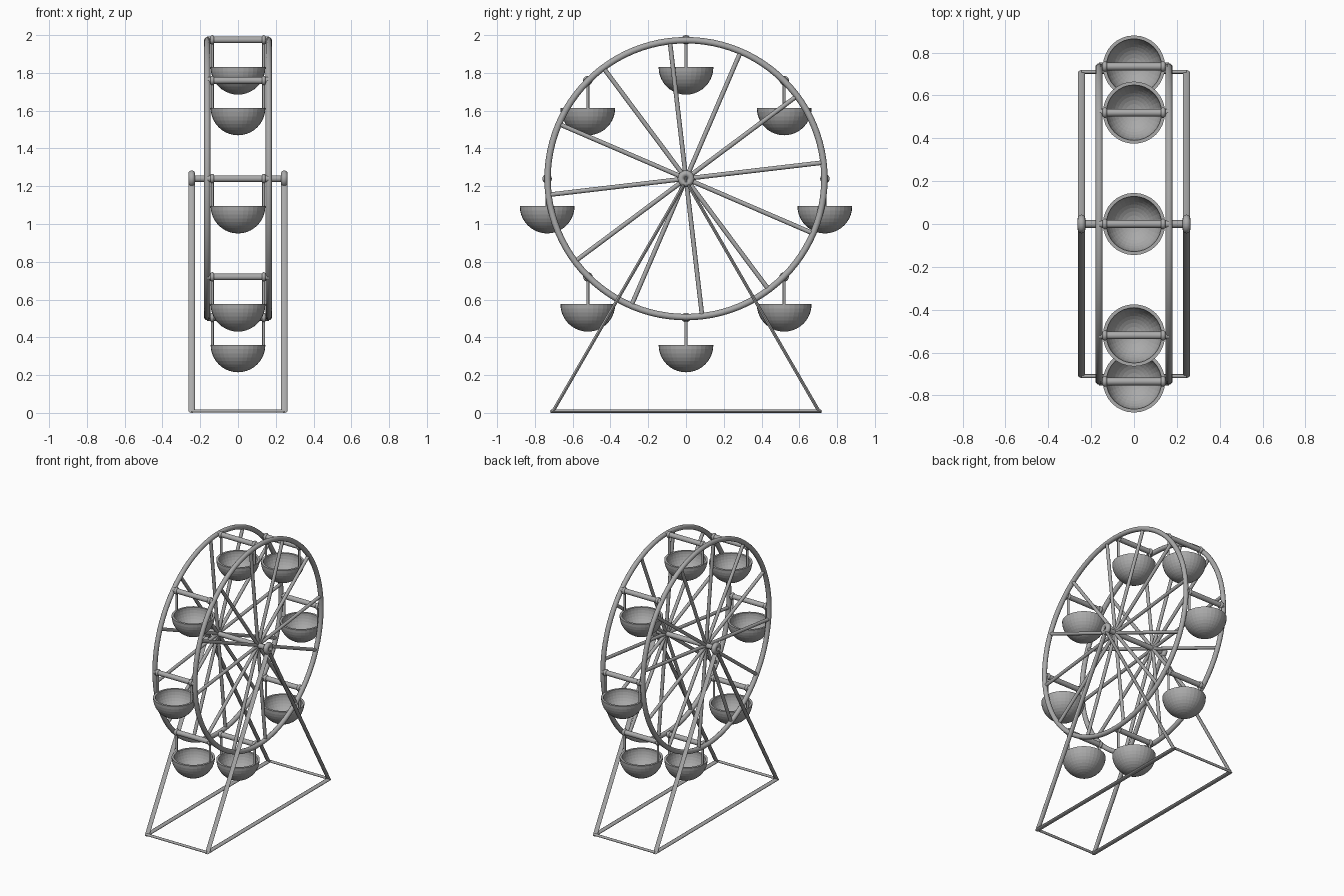
import bpy, math
from mathutils import Vector

if "Cube" in bpy.data.objects:
    bpy.data.objects.remove(bpy.data.objects["Cube"])

GREY = (0.4, 0.4, 0.4, 1)
steel = bpy.data.materials.new("grey steel")
steel.use_nodes = True
steel.diffuse_color = GREY
steel.node_tree.nodes["Principled BSDF"].inputs["Base Color"].default_value = GREY

AXLE_Z, WHEEL_R, WHEEL_X, FRAME_X = 1.24, 0.733, 0.163, 0.245
SIDES = (("left", 1), ("right", -1))


def finish(name, smooth=True):
    ob = bpy.context.object
    ob.name = name
    ob.data.materials.append(steel)
    if smooth:
        bpy.ops.object.shade_smooth_by_angle(angle=math.radians(40))
    return ob


def rod(name, a, b, radius, sides=16):
    a, b = Vector(a), Vector(b)
    bpy.ops.mesh.primitive_cylinder_add(vertices=sides, radius=radius,
                                        depth=(b - a).length, location=(a + b) / 2)
    bpy.context.object.rotation_euler = (b - a).to_track_quat('Z', 'Y').to_euler()
    return finish(name)


def ring(name, loc, major, minor, segments=32, sides=12):
    # Ring around the x axis, first corner pointing up
    bpy.ops.mesh.primitive_torus_add(location=loc, rotation=(0, -math.pi / 2, 0),
                                     major_radius=major, minor_radius=minor,
                                     major_segments=segments, minor_segments=sides)
    return finish(name)


def bowl(name, loc, outer=0.145, inner=0.129, segments=32, steps=10):
    # Thick half-sphere spun from an outer and an inner quarter arc
    angles = [math.pi / 2 * i / steps for i in range(steps + 1)]
    profile = [(outer * math.sin(t), -outer * math.cos(t)) for t in angles]
    profile += [(inner * math.sin(t), -inner * math.cos(t)) for t in reversed(angles)]
    verts, faces, n = [], [], len(profile)
    for s in range(segments):
        a = math.tau * s / segments
        verts += [(r * math.cos(a), r * math.sin(a), z) for r, z in profile]
        nxt = (s + 1) % segments
        faces += [(s * n + i, nxt * n + i, nxt * n + i + 1, s * n + i + 1)
                  for i in range(n - 1)]
    mesh = bpy.data.meshes.new(name)
    mesh.from_pydata(verts, [], faces)
    ob = bpy.data.objects.new(name, mesh)
    bpy.context.collection.objects.link(ob)
    ob.location = loc
    bpy.ops.object.select_all(action='DESELECT')
    bpy.context.view_layer.objects.active = ob
    ob.select_set(True)
    # Weld the poles
    bpy.ops.object.mode_set(mode='EDIT')
    bpy.ops.mesh.select_all(action='SELECT')
    bpy.ops.mesh.remove_doubles(threshold=0.0001)
    bpy.ops.mesh.normals_make_consistent(inside=False)
    bpy.ops.object.mode_set(mode='OBJECT')
    return finish(name, smooth=False)


# Wheel rims, spokes, bearings and triangular stands
for side, s in SIDES:
    ring(f"{side}_wheel_rim", (s * WHEEL_X, 0, AXLE_Z), WHEEL_R, 0.017, 96)
    for k in range(6):
        a = math.radians(6.7 + 30 * k)
        y, z = WHEEL_R * math.cos(a), WHEEL_R * math.sin(a)
        rod(f"{side}_spoke_{k + 1}", (s * WHEEL_X, -y, AXLE_Z - z),
            (s * WHEEL_X, y, AXLE_Z + z), 0.012, 12)
    ring(f"{side}_bearing", (s * FRAME_X, 0, AXLE_Z), 0.026, 0.018)
    ring(f"{side}_stand", (s * FRAME_X, 0, 0.415), 0.813, 0.017, 3)

# Axle and ground ties
rod("axle", (-FRAME_X, 0, AXLE_Z), (FRAME_X, 0, AXLE_Z), 0.018)
for end, y in (("front", -0.71), ("back", 0.71)):
    rod(f"{end}_ground_tie", (-FRAME_X, y, 0.01), (FRAME_X, y, 0.01), 0.009)

# Gondolas hanging from eight crossbars
for k in range(8):
    a = math.tau * k / 8
    y, z = 0.735 * math.cos(a), AXLE_Z + 0.735 * math.sin(a)
    rod(f"crossbar_{k + 1}", (-WHEEL_X, y, z), (WHEEL_X, y, z), 0.018)
    for side, s in SIDES:
        x = s * 0.136
        ring(f"{side}_hanger_eye_{k + 1}", (x, y, z), 0.014, 0.011, 20)
        rod(f"{side}_hanger_{k + 1}", (x, y, z), (x, y, z - 0.15), 0.008, 12)
    bowl(f"gondola_{k + 1}", (0, y, z - 0.145))
